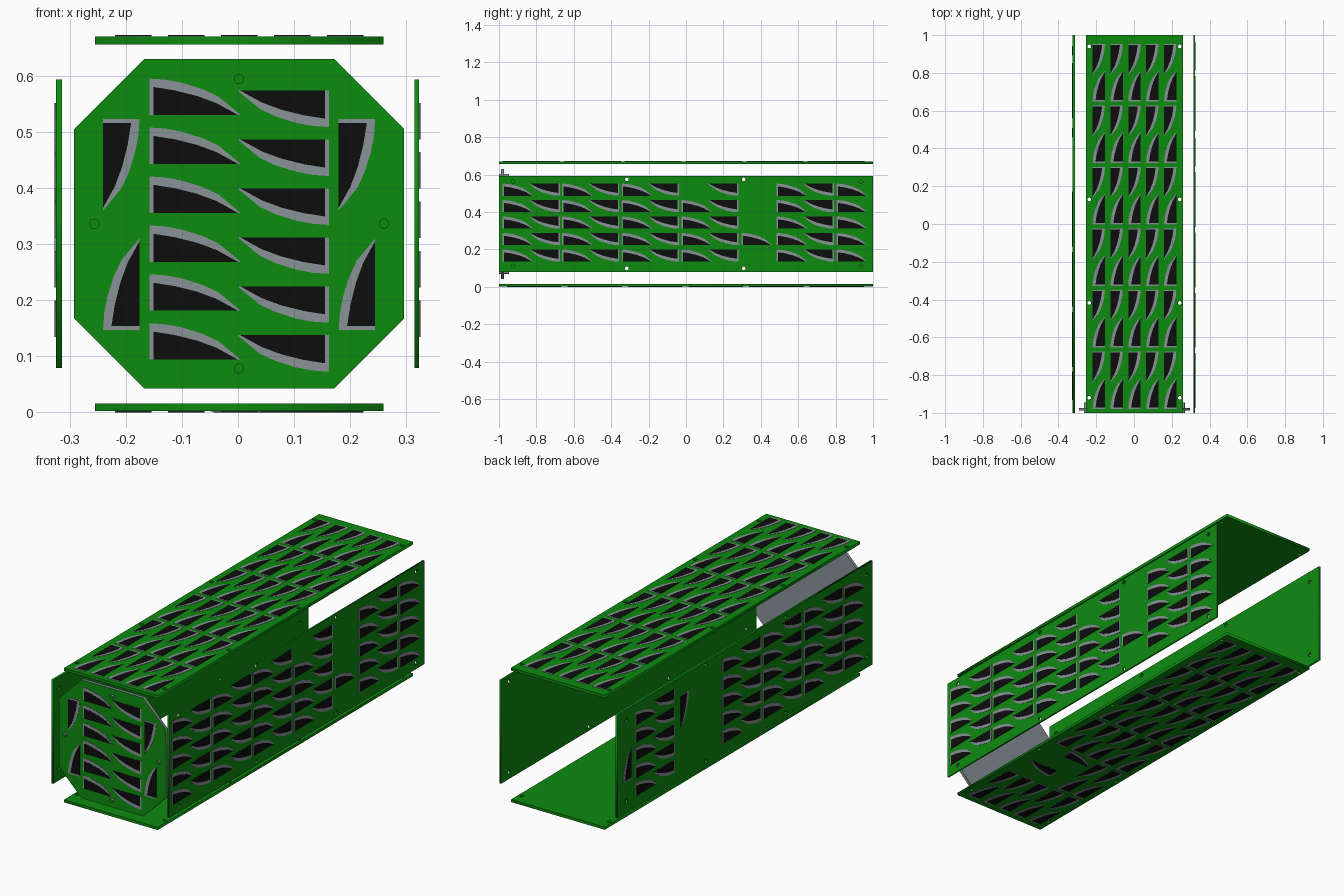
import bpy, bmesh, math
from mathutils import Matrix, Vector

if "Cube" in bpy.data.objects:
    bpy.data.objects.remove(bpy.data.objects["Cube"])


def material(name, color):
    m = bpy.data.materials.new(name)
    m.use_nodes = True
    m.diffuse_color = (*color, 1)
    m.node_tree.nodes["Principled BSDF"].inputs["Base Color"].default_value = (*color, 1)
    return m


GREEN = material("board green", (0.004, 0.26, 0.005))
GREY = material("metal grey", (0.25, 0.29, 0.31))
BLACK = material("cell black", (0.004, 0.004, 0.004))

# Cell outlines: wide end at u = 0, straight edge at v = 0
LENGTH, WIDTH = 0.163, 0.065
BACKING = [(0, 0), (LENGTH, 0), (0.123, 0.033), (0.095, 0.046),
           (0.06, 0.057), (0.03, 0.063), (0, WIDTH)]
WAFER = [(0.007, 0), (0.158, 0), (0.12, 0.021), (0.085, 0.034),
         (0.045, 0.044), (0.007, 0.05)]
TURN, CW, CCW = math.pi, -math.pi / 2, math.pi / 2


def frame(origin, u, v):
    u, v = Vector(u), Vector(v)
    m = Matrix((u, v, u.cross(v))).transposed().to_4x4()
    m.translation = origin
    return m


def link(name, mesh, *mats):
    for m in mats:
        mesh.materials.append(m)
    ob = bpy.data.objects.new(name, mesh)
    bpy.context.collection.objects.link(ob)
    return ob


def plate(name, outline, holes, radius, thick, place, mat):
    """Flat board with round holes; its outer face lies on the frame's plane."""
    curve = bpy.data.curves.new(name, 'CURVE')
    curve.dimensions, curve.fill_mode = '2D', 'BOTH'
    curve.extrude = thick / 2
    rings = [outline]
    for hu, hv in holes:
        rings.append([(hu + radius * math.cos(k * math.tau / 12),
                       hv + radius * math.sin(k * math.tau / 12)) for k in range(12)])
    for ring in rings:
        s = curve.splines.new('POLY')
        s.points.add(len(ring) - 1)
        for p, (u, v) in zip(s.points, ring):
            p.co = (u, v, 0, 1)
        s.use_cyclic_u = True
    temp = bpy.data.objects.new("temp", curve)
    bpy.context.collection.objects.link(temp)
    graph = bpy.context.evaluated_depsgraph_get()
    mesh = bpy.data.meshes.new_from_object(temp.evaluated_get(graph))
    bpy.data.objects.remove(temp)
    mesh.materials.clear()
    mesh.transform(place @ Matrix.Translation((0, 0, -thick / 2)))
    mesh.name = name
    return link(name, mesh, mat)


def cells(name, layout, place):
    """All solar cells of one board, as thin prisms at (u, v, angle)."""
    bm = bmesh.new()
    for u, v, angle in layout:
        m = (place @ Matrix.Translation((u, v, 0)) @ Matrix.Rotation(angle, 4, 'Z')
             @ Matrix.Translation((-LENGTH / 2, -WIDTH / 2, 0)))
        for index, (shape, top) in enumerate(((BACKING, 0.0015), (WAFER, 0.0025))):
            low = [bm.verts.new(m @ Vector((a, b, 0))) for a, b in shape]
            high = [bm.verts.new(m @ Vector((a, b, top))) for a, b in shape]
            faces = [bm.faces.new(high)]
            for i in range(len(shape)):
                j = (i + 1) % len(shape)
                faces.append(bm.faces.new((low[i], low[j], high[j], high[i])))
            for f in faces:
                f.material_index = index
    mesh = bpy.data.meshes.new(name)
    bm.to_mesh(mesh)
    bm.free()
    link(name, mesh, GREY, BLACK)


def rect(a, b):
    return [(-a, -b), (a, -b), (a, b), (-a, b)]


HALF = 0.257
MID = 0.336
ROWS = [0.183 - 0.088 * r for r in range(5)]
STEP = 0.142          # spacing of the two interlocked cells in a pair


def pair_row(start, v):
    u = start + LENGTH / 2
    return [(u, v, 0), (u + STEP, v, TURN)]


# Side board on the model's left
place = frame((0.3225, 0, MID), (0, 1, 0), (0, 0, 1))
mid_holes = [(u, v) for u in (-0.316, 0.309) for v in (-0.238, 0.238)]
end_holes = [(u, v) for u in (-0.925, 0.936) for v in (-0.225, 0.225)]
plate("left_board", rect(1, HALF), mid_holes + end_holes, 0.01, 0.008, place, GREEN)
layout = [(0.298 + LENGTH / 2, ROWS[3], 0)]
for r, v in enumerate(ROWS):
    for start in (-0.98, -0.662, -0.343, -0.024, 0.485):
        pair = pair_row(start, v)
        layout += pair[1:] if (r == 0 and start == -0.024) else pair
    layout.append((0.805 + LENGTH / 2, v, 0))
cells("left_cells", layout, place)

# Side board on the model's right
place = frame((-0.3245, 0, MID), (0, -1, 0), (0, 0, 1))
mid_holes = [(-u, v) for u, v in mid_holes]
end_holes = [(u, v) for u in (-0.93, 0.955) for v in (-0.2, 0.2)]
plate("right_board", rect(1, HALF), mid_holes + end_holes, 0.01, 0.011, place, GREEN)
layout = [(-0.925, -0.02, CCW), (-0.475, 0.085, CW)]
for v in ROWS:
    for start in (-0.86, -0.18, 0.14, 0.46):
        layout += pair_row(start, v)
    layout.append((0.775 + LENGTH / 2, v, 0))
cells("right_cells", layout, place)

# Top and bottom boards
COLUMNS = [0.0945 * c for c in range(-2, 3)]
holes = [(u, v) for u in (-0.24, 0.24) for v in (0.94, 0.13, -0.418, -0.92)]


def pair_column(u, v):
    return [(u, v + STEP / 2, CW), (u, v - STEP / 2, CCW)]


place = frame((0.0025, 0, 0.6695), (1, 0, 0), (0, 1, 0))
plate("top_board", rect(HALF, 1), holes, 0.01, 0.0145, place, GREEN)
layout = []
for k in range(6):
    for u in COLUMNS:
        layout += pair_column(u, 0.801 - 0.3255 * k)
cells("top_cells", layout, place)

place = frame((0.0025, 0, 0.0025), (1, 0, 0), (0, -1, 0))
plate("bottom_board", rect(HALF, 1), [(u, -v) for u, v in holes], 0.01, 0.0135, place, GREEN)
layout = [(0.12, 0.55, 0), (0.03, 0.36, TURN)]
for k in range(6):
    for c, u in enumerate(COLUMNS):
        if not (k == 4 and c > 1):
            layout += pair_column(u, -0.805 + 0.3235 * k)
cells("bottom_cells", layout, place)

# Octagonal front plate: grey body with a green outer face
place = frame((0.002, -0.988, MID), (1, 0, 0), (0, 0, 1))
A, B = 0.294, 0.169
octagon = [(B, A), (-B, A), (-A, B), (-A, -B), (-B, -A), (B, -A), (A, -B), (A, B)]
front = plate("front_plate", octagon, [], 0, 0.015, place, GREY)
front.data.materials.append(GREEN)
for f in front.data.polygons:
    if f.normal.y < -0.9:
        f.material_index = 1
layout = []
for r in range(6):
    v = 0.2155 - 0.0872 * r
    layout += [(-0.0785, v + 0.0107, 0), (0.0785, v - 0.0107, TURN)]
for u in (-0.21, 0.21):
    layout += [(u, 0.105, CW), (u, -0.1075, CCW)]
cells("front_cells", layout, place)

# Four standoff bolts through the front plate
for k, side in enumerate(("left", "top", "right", "bottom")):
    a = k * math.pi / 2
    bm = bmesh.new()
    bmesh.ops.create_cone(bm, cap_ends=True, segments=16, radius1=0.009, radius2=0.009,
                          depth=0.054)
    mesh = bpy.data.meshes.new(side + "_bolt")
    bm.to_mesh(mesh)
    bm.free()
    spot = (0.258 * math.cos(a), 0.258 * math.sin(a), -0.015)
    mesh.transform(place @ Matrix.Translation(spot))
    link(side + "_bolt", mesh, GREY, GREEN)
    for f in mesh.polygons:
        if f.normal.y < -0.9:
            f.material_index = 1
